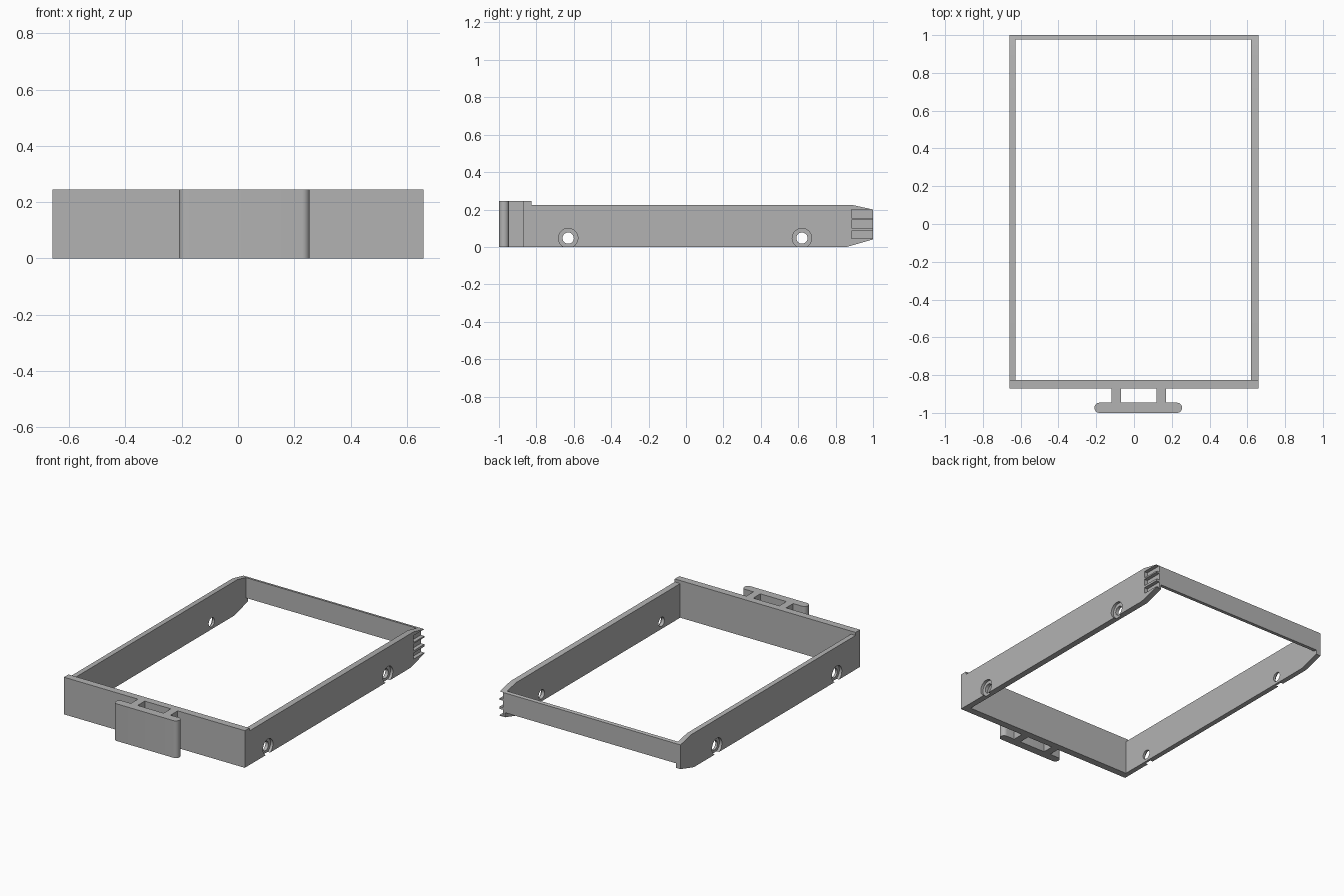
import bpy, bmesh, math
from mathutils import Vector

cube = bpy.data.objects.get("Cube")
if cube:
    bpy.data.objects.remove(cube, do_unlink=True)

grey = bpy.data.materials.new("grey plastic")
grey.use_nodes = True
COLOUR = (0.45, 0.45, 0.45, 1)
grey.diffuse_color = COLOUR
grey.node_tree.nodes["Principled BSDF"].inputs["Base Color"].default_value = COLOUR


def extrude(name, points, direction):
    """Solid made by sweeping a closed outline along a direction."""
    bm = bmesh.new()
    face = bm.faces.new([bm.verts.new(p) for p in points])
    swept = bmesh.ops.extrude_face_region(bm, geom=[face])["geom"]
    verts = [g for g in swept if isinstance(g, bmesh.types.BMVert)]
    bmesh.ops.translate(bm, verts=verts, vec=Vector(direction))
    bmesh.ops.recalc_face_normals(bm, faces=bm.faces)
    mesh = bpy.data.meshes.new(name)
    bm.to_mesh(mesh)
    bm.free()
    mesh.materials.append(grey)
    obj = bpy.data.objects.new(name, mesh)
    bpy.context.collection.objects.link(obj)
    return obj


def box(name, x0, x1, y0, y1, z0, z1):
    outline = [(x0, y0, z0), (x1, y0, z0), (x1, y1, z0), (x0, y1, z0)]
    return extrude(name, outline, (0, 0, z1 - z0))


def side_disc(name, x0, x1, y, z, radius):
    ring = [2 * math.pi * i / 40 for i in range(40)]
    outline = [(x0, y + radius * math.cos(a), z + radius * math.sin(a)) for a in ring]
    return extrude(name, outline, (x1 - x0, 0, 0))


def cut(target, cutter):
    mod = target.modifiers.new("cut", "BOOLEAN")
    mod.operation = "DIFFERENCE"
    mod.solver = "EXACT"
    mod.object = cutter
    bpy.context.view_layer.objects.active = target
    bpy.ops.object.modifier_apply(modifier=mod.name)
    bpy.data.objects.remove(cutter, do_unlink=True)


def smooth(obj):
    bpy.ops.object.select_all(action="DESELECT")
    obj.select_set(True)
    bpy.context.view_layer.objects.active = obj
    bpy.ops.object.shade_smooth_by_angle(angle=math.radians(30))


OUT = 0.66
FRONT, BACK = -0.825, 1.0

# Side rails with tapered rear ends and counterbored screw holes
profile = [(FRONT, 0), (0.86, 0), (BACK, 0.04), (BACK, 0.2), (0.885, 0.225), (FRONT, 0.225)]
rails = {}
for name, s, inner in (("left_rail", 1, 0.62), ("right_rail", -1, 0.627)):
    rail = extrude(name, [(s * inner, y, z) for y, z in profile], (s * (OUT - inner), 0, 0))
    for y in (-0.63, 0.62):
        cut(rail, side_disc("hole", s * 0.5, s * 0.8, y, 0.047, 0.03))
        cut(rail, side_disc("counterbore", s * 0.642, s * 0.8, y, 0.047, 0.052))
    rails[name] = rail

# Grip slots at the rear of one rail
for z0, z1 in ((0.045, 0.085), (0.1, 0.145), (0.155, 0.2)):
    cut(rails["left_rail"], box("slot", 0.635, 0.8, 0.885, 1.1, z0, z1))
for rail in rails.values():
    smooth(rail)

# Rear crossbar and front plate
bar = [(0.978, 0.07), (BACK, 0.07), (BACK, 0.2), (0.978, 0.204)]
extrude("rear_crossbar", [(-0.627, y, z) for y, z in bar], (1.247, 0, 0))
box("front_plate", -OUT, OUT, -0.872, FRONT, 0, 0.245)

# Handle: a bar with rounded ends on two posts
TOP, R = 0.245, 0.027
outline = []
for centre, start in ((0.255 - R, -90), (-0.21 + R, 90)):
    for i in range(13):
        a = math.radians(start + 15 * i)
        outline.append((centre + R * math.cos(a), -1 + R + R * math.sin(a), 0))
smooth(extrude("handle_bar", outline, (0, 0, TOP)))
for name, x in (("right_handle_post", -0.12), ("left_handle_post", 0.12)):
    box(name, x, x + 0.05, -1 + 2 * R, -0.872, 0, TOP)
